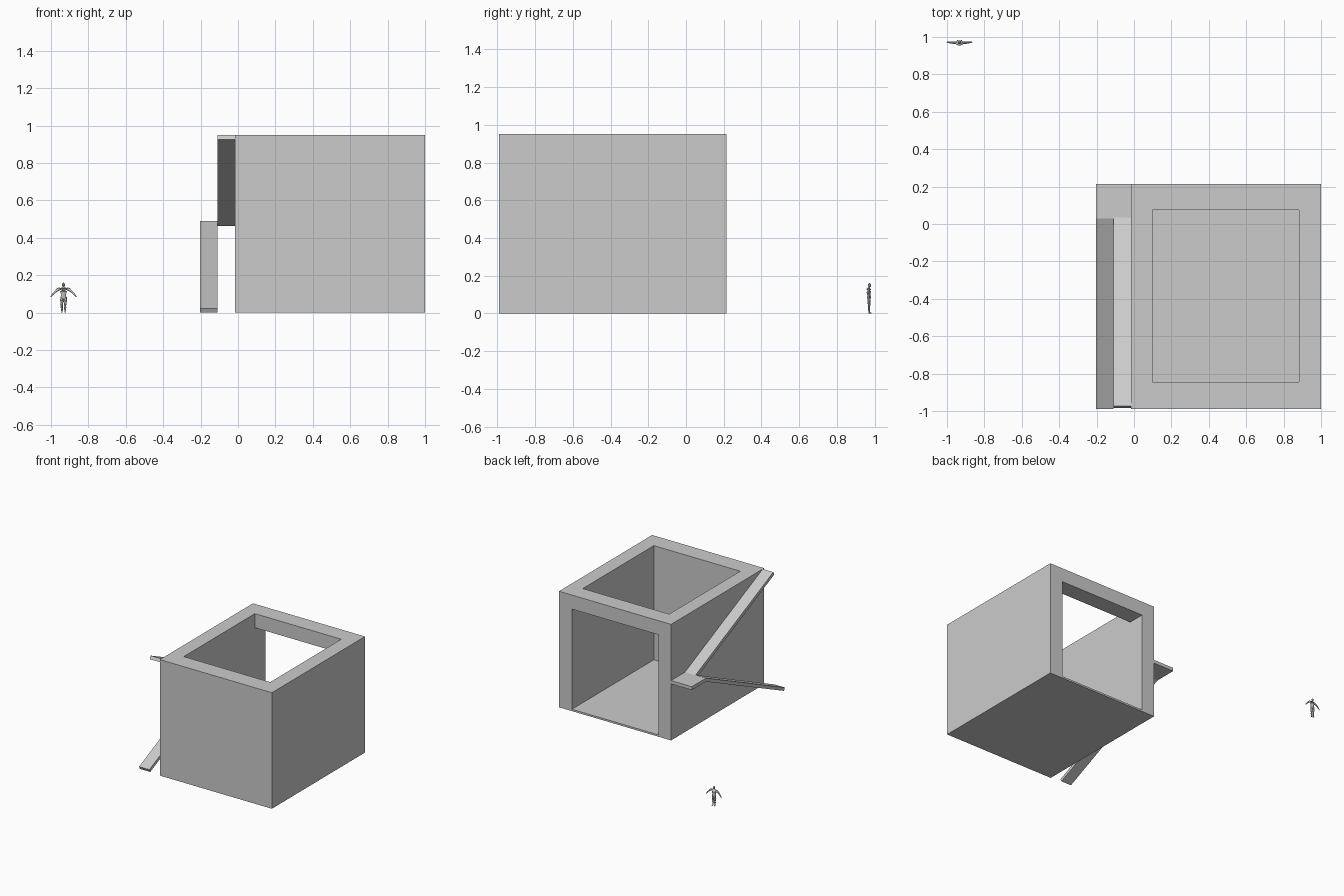
import bpy, bmesh
from mathutils import Vector

if "Cube" in bpy.data.objects:
    bpy.data.objects.remove(bpy.data.objects["Cube"])


def finish(bm, name):
    bmesh.ops.recalc_face_normals(bm, faces=bm.faces[:])
    me = bpy.data.meshes.new(name)
    bm.to_mesh(me)
    bm.free()
    ob = bpy.data.objects.new(name, me)
    bpy.context.collection.objects.link(ob)
    return ob


def prism(name, x0, x1, profile):
    """Extrude a (y, z) profile along x."""
    bm = bmesh.new()
    face = bm.faces.new([bm.verts.new((x0, y, z)) for y, z in profile])
    ext = bmesh.ops.extrude_face_region(bm, geom=[face])
    moved = [g for g in ext["geom"] if isinstance(g, bmesh.types.BMVert)]
    bmesh.ops.translate(bm, verts=moved, vec=(x1 - x0, 0, 0))
    return finish(bm, name)


def limb(bm, points, depth=0.8, sides=10):
    """Loft elliptical rings through (x, y, z, radius) points, capped."""
    rows = []
    for i, p in enumerate(points):
        a = Vector(points[max(i - 1, 0)][:3])
        b = Vector(points[min(i + 1, len(points) - 1)][:3])
        rot = (b - a).to_track_quat('Z', 'Y')
        ring = bmesh.ops.create_circle(bm, segments=sides, radius=p[3])["verts"]
        for v in ring:
            co = rot @ v.co
            v.co = Vector((co.x, co.y * depth, co.z)) + Vector(p[:3])
        rows.append(ring)
    for r, s in zip(rows, rows[1:]):
        for k in range(sides):
            n = (k + 1) % sides
            bm.faces.new((r[k], r[n], s[n], s[k]))
    bm.faces.new(rows[0])
    bm.faces.new(rows[-1])


# Open-topped block with a doorway in the back wall
room = prism("room_walls", -0.015, 1.0,
             [(-0.99, 0), (0.215, 0), (0.215, 0.95), (-0.99, 0.95)])
cutter = prism("room_cutter", 0.1, 0.883,
               [(-0.845, 0.015), (0.4, 0.015), (0.4, 0.835),
                (0.075, 0.835), (0.075, 1.2), (-0.845, 1.2)])
cutter.hide_render = True
cutter.hide_set(True)
mod = room.modifiers.new("hollow", 'BOOLEAN')
mod.operation = 'DIFFERENCE'
mod.solver = 'EXACT'
mod.object = cutter

# Outside landing and its two ramps
prism("landing", -0.203, -0.015,
      [(0.03, 0.462), (0.215, 0.462), (0.215, 0.49), (0.03, 0.49)])
prism("lower_ramp", -0.203, -0.11,
      [(-0.978, 0), (0.04, 0.465), (0.03, 0.49), (-0.99, 0.023)])
prism("upper_ramp", -0.11, -0.015,
      [(0.03, 0.462), (0.042, 0.487), (-0.972, 0.95), (-0.985, 0.926)])

# Small standing scale figure
CX, CY = -0.933, 0.97
bm = bmesh.new()
limb(bm, [(0, 0.001, 0.074, .011), (0, 0, 0.082, .016), (0, 0, 0.098, .014),
          (0, -.002, 0.115, .019), (0, -.002, 0.127, .023),
          (0, 0, 0.134, .012), (0, 0, 0.138, .005), (0, .001, 0.144, .005)], 0.62)
limb(bm, [(0, .002, 0.139, .003), (0, .002, 0.144, .0075), (0, .002, 0.151, .0085),
          (0, .002, 0.157, .006), (0, .002, 0.160, .002)], 1.0)
for s in (-1, 1):
    # arm, then leg, then foot
    limb(bm, [(s * .017, -.001, .129, .007), (s * .029, -.001, .124, .008),
              (s * .044, 0, .112, .0055), (s * .056, .001, .100, .005),
              (s * .063, .002, .091, .0035), (s * .068, .002, .084, .002)], 0.9)
    limb(bm, [(s * .008, 0, .084, .0095), (s * .009, 0, .066, .0095),
              (s * .009, .001, .043, .0065), (s * .009, 0, .030, .0065),
              (s * .008, .001, .006, .0035), (s * .008, .001, .001, .004)], 0.95)
    limb(bm, [(s * .008, -.003, .004, .0035), (s * .009, .008, .003, .0035),
              (s * .010, .014, .0025, .002)], 0.8, 8)
bmesh.ops.translate(bm, verts=bm.verts[:], vec=(CX, CY, 0))
figure = finish(bm, "scale_figure")
bpy.context.view_layer.objects.active = figure
figure.select_set(True)
bpy.ops.object.shade_smooth_by_angle()
